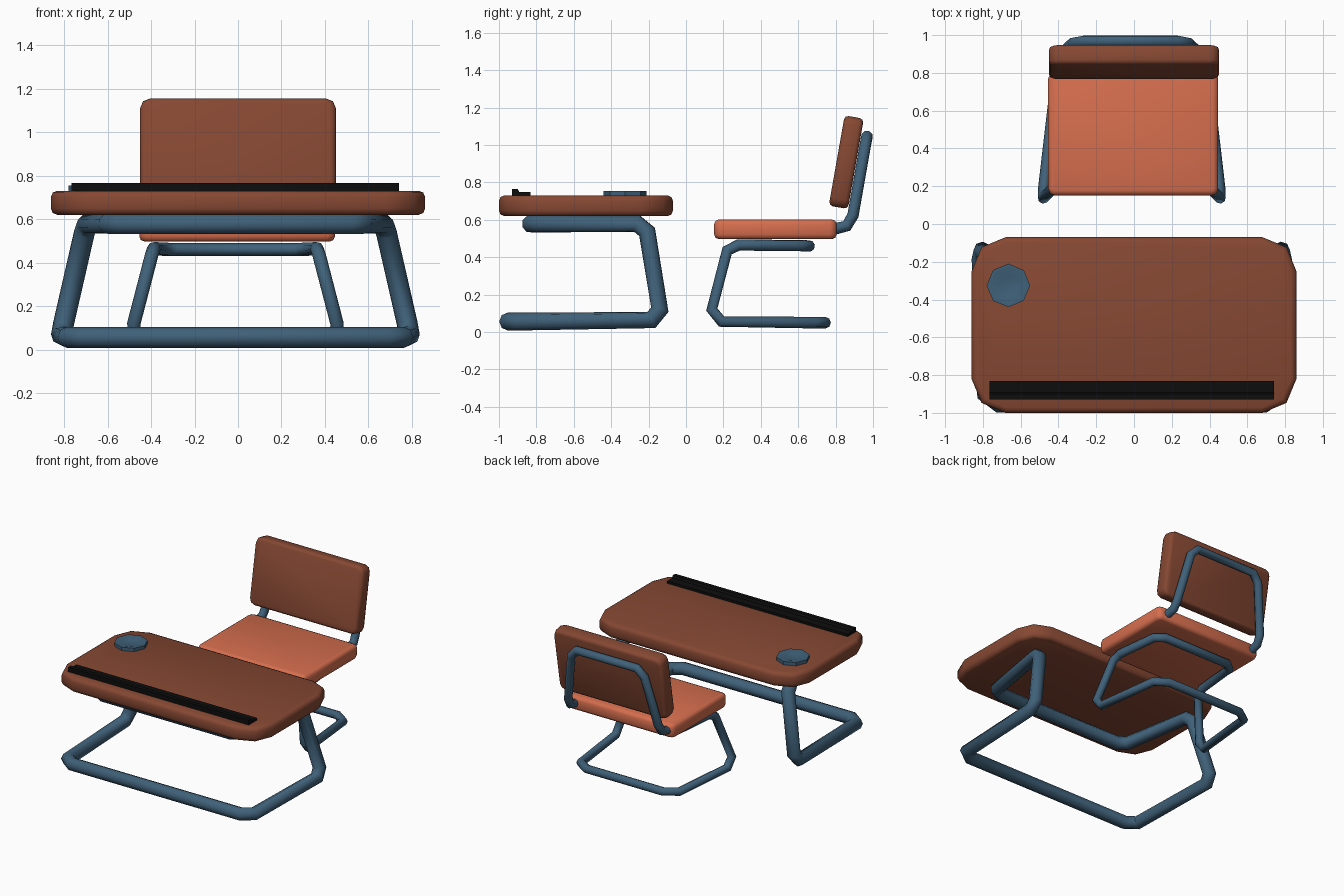
import bpy, bmesh, math
from mathutils import Matrix, Vector

if "Cube" in bpy.data.objects:
    bpy.data.objects.remove(bpy.data.objects["Cube"])


def material(name, rgb):
    m = bpy.data.materials.new(name)
    m.diffuse_color = (*rgb, 1)
    m.use_nodes = True
    m.node_tree.nodes["Principled BSDF"].inputs["Base Color"].default_value = m.diffuse_color
    return m


BROWN = material("brown_wood", (0.24, 0.065, 0.033))
ORANGE = material("orange_seat", (0.67, 0.156, 0.076))
BLUE = material("blue_metal", (0.05, 0.118, 0.19))
BLACK = material("black_plastic", (0.004, 0.004, 0.004))


def finish(ob, mat, angle=50):
    ob.data.materials.clear()
    ob.data.materials.append(mat)
    bpy.ops.object.select_all(action='DESELECT')
    ob.select_set(True)
    bpy.context.view_layer.objects.active = ob
    bpy.ops.object.shade_smooth_by_angle(angle=math.radians(angle))


def from_bmesh(name, bm, mat, angle=50):
    bmesh.ops.recalc_face_normals(bm, faces=bm.faces)
    me = bpy.data.meshes.new(name)
    bm.to_mesh(me)
    bm.free()
    ob = bpy.data.objects.new(name, me)
    bpy.context.collection.objects.link(ob)
    finish(ob, mat, angle)
    return ob


def prism(pts, vec):
    """Closed polygon extruded along vec."""
    bm = bmesh.new()
    face = bm.faces.new([bm.verts.new(p) for p in pts])
    new = bmesh.ops.extrude_face_region(bm, geom=[face])['geom']
    bmesh.ops.translate(bm, vec=vec, verts=[v for v in new if isinstance(v, bmesh.types.BMVert)])
    return bm


def cushion(name, w, d, h, corner, edge, centre, tilt, mat):
    """Slab with two-step rounded corners and softened rims."""
    pts = []
    for i, (sx, sy) in enumerate([(1, 1), (-1, 1), (-1, -1), (1, -1)]):
        for k in range(3):
            a = math.radians(90 * i + 45 * k)
            pts.append((sx * (w / 2 - corner) + corner * math.cos(a),
                        sy * (d / 2 - corner) + corner * math.sin(a), -h / 2))
    bm = prism(pts, (0, 0, h))
    rims = [e for e in bm.edges if abs(e.verts[0].co.z - e.verts[1].co.z) < 1e-5]
    bmesh.ops.bevel(bm, geom=rims, offset=edge, segments=2, profile=0.5, affect='EDGES')
    bm.transform(Matrix.Translation(centre) @ Matrix.Rotation(math.radians(tilt), 4, 'X'))
    return from_bmesh(name, bm, mat)


def tube(name, half, radius, closed, shift=-0.012):
    """Eight-sided tube along a half path (x > 0) mirrored to the other side."""
    path = half + [(-x, y, z) for x, y, z in reversed(half)]
    cu = bpy.data.curves.new(name, 'CURVE')
    cu.dimensions = '3D'
    cu.bevel_depth = radius
    cu.bevel_resolution = 2
    cu.use_fill_caps = True
    sp = cu.splines.new('POLY')
    sp.points.add(len(path) - 1)
    for p, (x, y, z) in zip(sp.points, path):
        p.co = (x + shift, y, z, 1)
    sp.use_cyclic_u = closed
    ob = bpy.data.objects.new(name, cu)
    bpy.context.collection.objects.link(ob)
    bpy.ops.object.select_all(action='DESELECT')
    ob.select_set(True)
    bpy.context.view_layer.objects.active = ob
    bpy.ops.object.convert(target='MESH')
    finish(bpy.context.object, BLUE)


# Desk
cushion("desk_top", 1.72, 0.93, 0.11, 0.18, 0.028, (0, -0.535, 0.675), 0, BROWN)
tube("desk_frame", [
    (0.70, -0.953, 0.056), (0.775, -0.90, 0.056),
    (0.80, -0.185, 0.064), (0.79, -0.14, 0.12),
    (0.695, -0.208, 0.535), (0.68, -0.26, 0.578),
    (0.59, -0.79, 0.578), (0.53, -0.832, 0.578)], 0.048, True)

# Pencil ledge: raised lip with a low tray behind it
ledge = [(-0.93, 0.72), (-0.93, 0.765), (-0.90, 0.765), (-0.892, 0.748), (-0.832, 0.748), (-0.832, 0.72)]
from_bmesh("pencil_ledge", prism([(-0.765, y, z) for y, z in ledge], (1.505, 0, 0)), BLACK, 20)

# Shallow octagonal inkwell with a dished top
bm = bmesh.new()
bmesh.ops.create_cone(bm, cap_ends=True, segments=8, radius1=0.115, radius2=0.115, depth=0.04,
                      matrix=Matrix.Translation((-0.665, -0.325, 0.735)))
bm.faces.ensure_lookup_table()
top = max(bm.faces, key=lambda f: f.calc_center_median().z)
bmesh.ops.inset_region(bm, faces=[top], thickness=0.025)
bmesh.ops.inset_region(bm, faces=[top], thickness=0.04, depth=-0.012)
from_bmesh("inkwell", bm, BLUE, 40)

# Chair
cushion("seat", 0.90, 0.655, 0.105, 0.035, 0.025, (-0.004, 0.478, 0.549), 0, ORANGE)
cushion("backrest", 0.90, 0.49, 0.104, 0.045, 0.022, (0, 0.857, 0.908), 80, BROWN)
tube("chair_frame", [
    (0.32, 0.745, 0.05), (0.41, 0.685, 0.05),
    (0.465, 0.19, 0.056), (0.467, 0.138, 0.12),
    (0.385, 0.22, 0.435), (0.375, 0.28, 0.465),
    (0.34, 0.61, 0.462), (0.28, 0.66, 0.46)], 0.031, True)
tube("backrest_support", [
    (0.385, 0.79, 0.55), (0.38, 0.86, 0.567), (0.375, 0.893, 0.625),
    (0.305, 0.957, 0.99), (0.25, 0.968, 1.048)], 0.031, False, -0.018)
